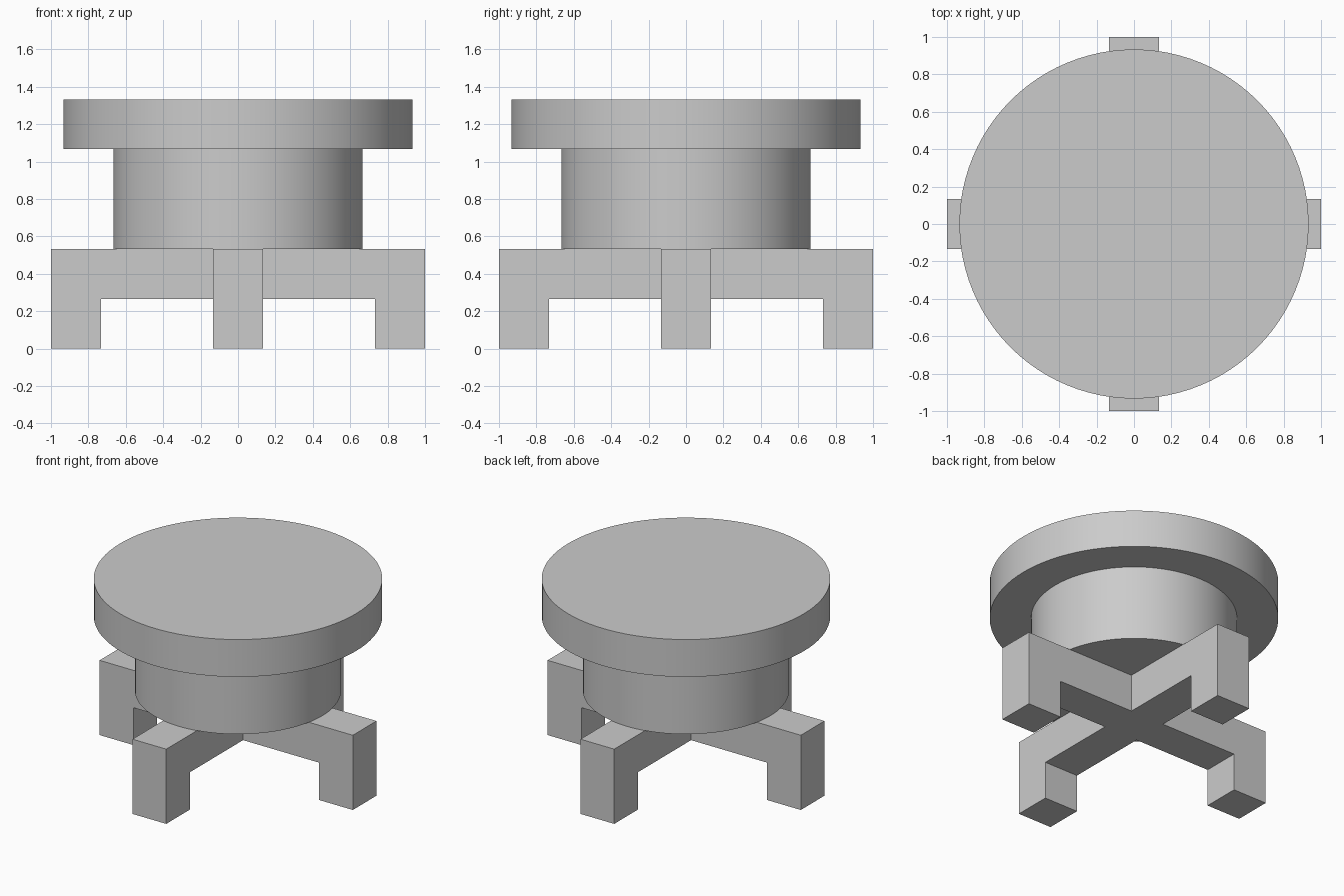
import bpy, bmesh, math
from mathutils import Matrix, Vector

cube = bpy.data.objects.get("Cube")
if cube:
    bpy.data.objects.remove(cube, do_unlink=True)

U = 2 / 15                      # module that all sizes are multiples of
HALF_W = U                      # half width of a leg
REACH = 7.5 * U                 # outer end of the legs
FOOT = REACH - 2 * U            # inner side of a foot
ARM_Z, SEAT_Z = 2 * U, 4 * U    # underside and top of the cross

grey = bpy.data.materials.new("light grey")
grey.use_nodes = True
colour = (0.6, 0.6, 0.6, 1)
grey.diffuse_color = colour
grey.node_tree.nodes["Principled BSDF"].inputs["Base Color"].default_value = colour


def add_object(name, bm):
    bmesh.ops.recalc_face_normals(bm, faces=bm.faces)
    mesh = bpy.data.meshes.new(name)
    bm.to_mesh(mesh)
    bm.free()
    mesh.materials.append(grey)
    obj = bpy.data.objects.new(name, mesh)
    bpy.context.collection.objects.link(obj)
    return obj


def disc(name, radius, bottom, top):
    bm = bmesh.new()
    bmesh.ops.create_cone(bm, cap_ends=True, segments=96, radius1=radius, radius2=radius,
                          depth=top - bottom,
                          matrix=Matrix.Translation((0, 0, (bottom + top) / 2)))
    obj = add_object(name, bm)
    bpy.ops.object.select_all(action="DESELECT")
    obj.select_set(True)
    bpy.context.view_layer.objects.active = obj
    bpy.ops.object.shade_smooth_by_angle(angle=math.radians(30))


def extrude_down(bm, faces, depth):
    new = bmesh.ops.extrude_face_region(bm, geom=faces, use_keep_orig=True)["geom"]
    verts = [g for g in new if isinstance(g, bmesh.types.BMVert)]
    bmesh.ops.translate(bm, verts=verts, vec=(0, 0, -depth))
    return [g for g in new if isinstance(g, bmesh.types.BMFace)]


# Crossed legs: a flat cross pulled down, then its four ends pulled down to feet
bm = bmesh.new()


def quad(x0, x1, turn):
    corners = [(x0, -HALF_W), (x1, -HALF_W), (x1, HALF_W), (x0, HALF_W)]
    spin = Matrix.Rotation(turn * math.pi / 2, 3, "Z")
    bm.faces.new([bm.verts.new(spin @ Vector((x, y, SEAT_Z))) for x, y in corners])


quad(-HALF_W, HALF_W, 0)
for turn in range(4):
    quad(HALF_W, FOOT, turn)
    quad(FOOT, REACH, turn)
bmesh.ops.remove_doubles(bm, verts=bm.verts, dist=0.001)
underside = extrude_down(bm, bm.faces[:], SEAT_Z - ARM_Z)
feet = [f for f in underside if f.calc_center_median().length > FOOT + U / 2]
extrude_down(bm, feet, ARM_Z)
# Drop the patches left inside where the feet join the arms
inner = [f for f in feet if f.is_valid]
bmesh.ops.delete(bm, geom=inner, context="FACES_ONLY")
add_object("crossed_legs", bm)

# Round body and wide top
disc("body_drum", 5 * U, SEAT_Z, 8 * U)
disc("top_disc", 7 * U, 8 * U, 10 * U)
